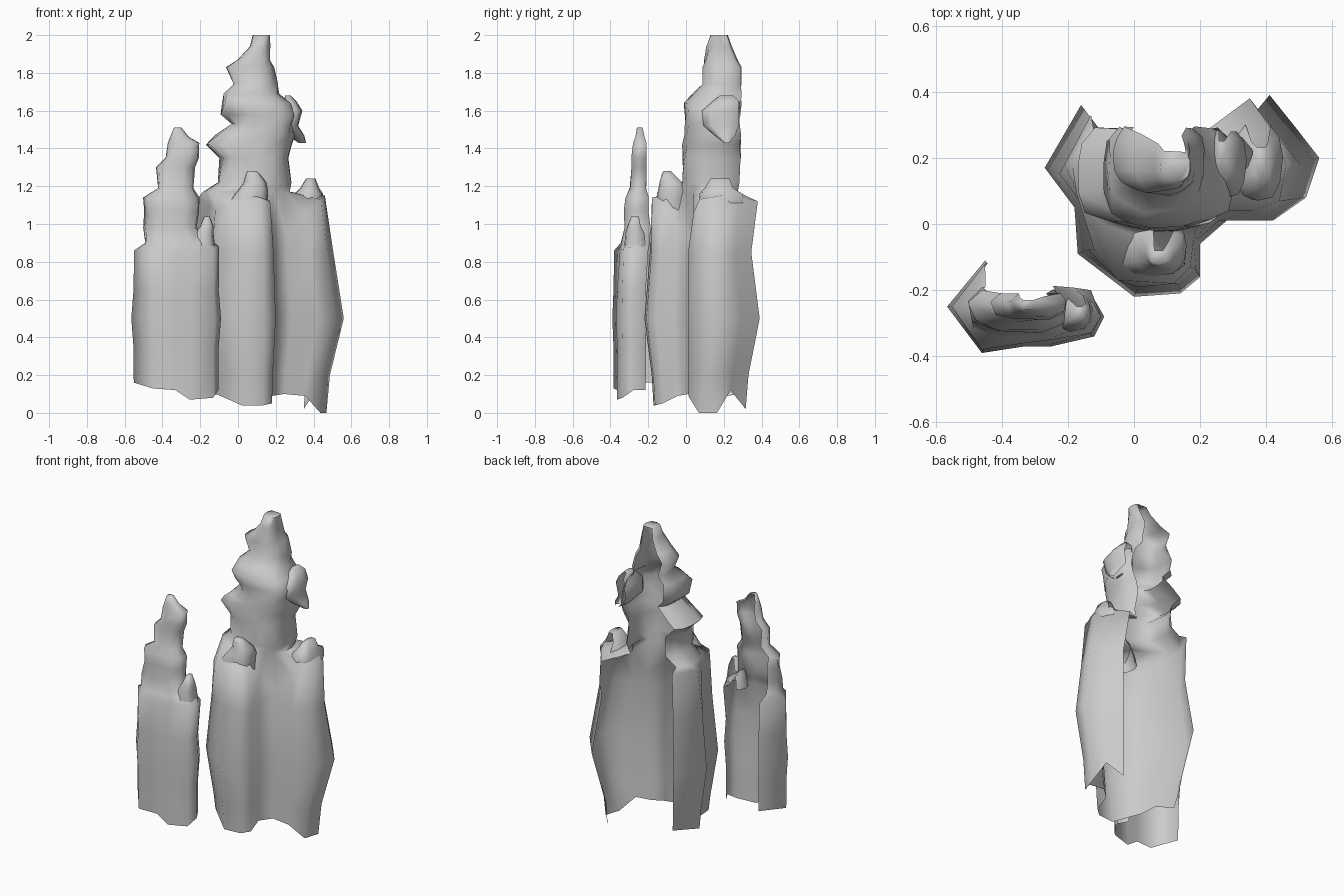
import bpy, bmesh, math, random

random.seed(4)
cube = bpy.data.objects.get("Cube")
if cube:
    bpy.data.objects.remove(cube, do_unlink=True)

stone = bpy.data.materials.new("grey stone")
stone.use_nodes = True
stone.diffuse_color = (.6, .6, .6, 1)
stone.node_tree.nodes["Principled BSDF"].inputs["Base Color"].default_value = stone.diffuse_color


def wall_ring(plan, centre, scale, heights):
    """Ring that follows a plan outline, scaled about its centre."""
    cx, cy = centre
    return [(cx + (x - cx) * scale, cy + (y - cy) * scale, z)
            for (x, y), z in zip(plan, heights)]


def arc_ring(count, box, rough=.06, gap=42):
    """Arc open toward the back, fitted to a height and x / y limits."""
    z, left, right, front, back = box
    reach = 1 + math.cos(math.radians(gap)) ** .8
    ring = []
    for i in range(count):
        angle = math.radians(90 + gap + (360 - 2 * gap) * i / (count - 1))
        lump = 1 + random.uniform(-rough, rough)
        # slightly boxy arc so that it fills its limits
        c, s = math.cos(angle), math.sin(angle)
        c, s = (math.copysign(abs(v) ** .8, v) * lump for v in (c, s))
        ring.append(((left + right) / 2 + c * (right - left) / 2,
                     front + (s + 1) * (back - front) / reach, z))
    return ring


def loft(name, rings):
    """Skin a stack of open rings into a thin, smooth shell with a cap."""
    bm = bmesh.new()
    rows = [[bm.verts.new(point) for point in ring] for ring in rings]
    for low, high in zip(rows, rows[1:]):
        for i in range(len(low) - 1):
            bm.faces.new((low[i], low[i + 1], high[i + 1], high[i]))
    bm.faces.new(rows[-1])
    for face in bm.faces:
        face.smooth = True
    mesh = bpy.data.meshes.new(name)
    bm.to_mesh(mesh)
    bm.free()
    mesh.materials.append(stone)
    shell = bpy.data.objects.new(name, mesh)
    bpy.context.collection.objects.link(shell)
    bpy.ops.object.select_all(action='DESELECT')
    shell.select_set(True)
    bpy.context.view_layer.objects.active = shell
    bpy.ops.object.shade_smooth_by_angle(angle=math.radians(80))


def formation(name, plan, centre, feet, foot_scale, levels,
              shoulders, spire_boxes):
    """Walls from a ragged foot to uneven shoulders, then a stepped spire."""
    rings = [wall_ring(plan, centre, foot_scale, feet)]
    for z, scale in levels:
        rings.append(wall_ring(plan, centre, scale, [z] * len(plan)))
    rings.append(shoulders)
    rings += [arc_ring(len(plan), box) for box in spire_boxes]
    loft(name, rings)


def peak(name, boxes, count=11):
    """Small rounded peak rising from a shoulder."""
    loft(name, [arc_ring(count, box, rough=.03, gap=25) for box in boxes])


# Large formation: three-lobed wall, open at the back, with the tall spire
formation(
    "tall_spire",
    plan=[(-.16, .36), (-.27, .17), (-.18, .05), (-.17, -.09), (0, -.22),
          (.14, -.21), (.2, -.16), (.2, -.06), (.28, .01), (.42, .01),
          (.52, .08), (.56, .2), (.49, .29), (.41, .39)],
    centre=(.1, .02),
    feet=[.1, .08, .1, .1, .04, .04, .05, .09, .1, .09, 0, 0, .12, .02],
    foot_scale=.8,
    levels=[(.2, .84), (.5, 1), (.85, .88)],
    shoulders=[(-.13, .33, 1.14), (-.21, .18, 1.14), (-.15, .05, 1.1),
               (-.12, -.08, 1.08), (-.05, -.17, 1.1), (.12, -.18, 1.14),
               (.17, -.13, 1.12), (.18, -.05, 1), (.26, .04, .94),
               (.36, .04, 1.06), (.44, .07, 1.13), (.46, .18, 1.15),
               (.42, .28, 1.15), (.35, .38, 1.12)],
    spire_boxes=[
        (1.17, -.19, .28, -.02, .28), (1.22, -.1, .28, -.02, .28),
        (1.35, -.1, .26, -.02, .29), (1.42, -.18, .29, -.02, .29),
        (1.47, -.12, .31, -.01, .29), (1.53, -.04, .3, 0, .28),
        (1.58, -.09, .31, -.01, .29), (1.64, -.09, .28, -.02, .29),
        (1.69, -.08, .22, .04, .29), (1.74, -.03, .21, .09, .29),
        (1.83, -.06, .19, .09, .29), (1.87, 0, .17, .1, .27),
        (1.94, .06, .17, .11, .24), (2, .08, .17, .13, .22)])

# Peaks on the shoulders of the large formation
peak("front_pillar_peak", [
    (1.07, -.06, .16, -.16, 0), (1.13, -.04, .16, -.16, 0),
    (1.18, 0, .16, -.15, 0), (1.22, .03, .15, -.14, -.02),
    (1.26, .04, .12, -.13, -.06), (1.28, .05, .1, -.12, -.08)])
peak("left_lobe_peak", [
    (1.11, .29, .45, .07, .3), (1.16, .3, .45, .07, .3),
    (1.19, .33, .43, .1, .25), (1.24, .36, .41, .13, .23)])
peak("spire_side_peak", [
    (1.43, .32, .36, .2, .23), (1.47, .26, .35, .15, .26),
    (1.52, .22, .32, .09, .28), (1.6, .22, .34, .08, .28),
    (1.65, .24, .31, .14, .28), (1.68, .25, .28, .18, .25)])

# Small formation: narrower wall with its own stepped spire
formation(
    "small_spire",
    plan=[(-.45, -.11), (-.565, -.25), (-.46, -.39), (-.33, -.37),
          (-.25, -.37), (-.12, -.34), (-.09, -.28), (-.13, -.21)],
    centre=(-.33, -.27),
    feet=[.16, .16, .13, .12, .07, .08, .12, .12],
    foot_scale=.94,
    levels=[(.2, .95), (.35, .95), (.5, 1), (.65, .95)],
    shoulders=[(-.45, -.12, .87), (-.55, -.25, .86), (-.46, -.38, .86),
               (-.33, -.36, .85), (-.25, -.35, .86), (-.13, -.33, .87),
               (-.1, -.28, .88), (-.13, -.2, .86)],
    spire_boxes=[
        (.9, -.5, -.13, -.35, -.19), (.98, -.5, -.21, -.33, -.19),
        (1.07, -.49, -.2, -.33, -.2), (1.14, -.5, -.21, -.32, -.2),
        (1.19, -.42, -.24, -.3, -.21), (1.3, -.43, -.23, -.29, -.21),
        (1.35, -.38, -.21, -.29, -.21), (1.43, -.37, -.2, -.28, -.21),
        (1.46, -.36, -.26, -.27, -.22), (1.51, -.34, -.3, -.26, -.23)])
peak("small_side_peak", [
    (.86, -.25, -.12, -.33, -.21), (.95, -.23, -.13, -.32, -.22),
    (.99, -.2, -.13, -.31, -.24), (1.04, -.18, -.15, -.29, -.25)])
